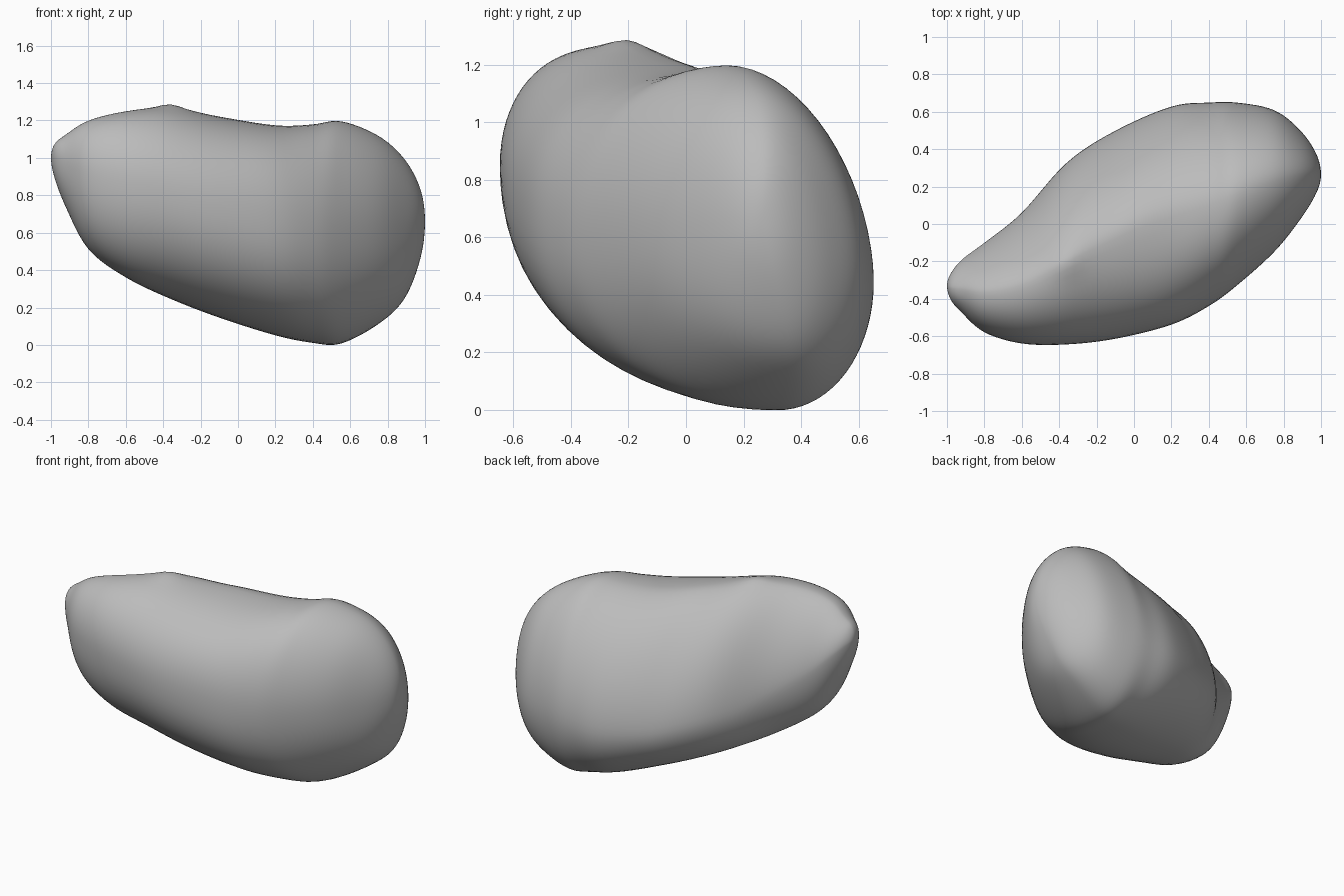
import bpy
import bmesh
import math

cube = bpy.data.objects.get("Cube")
if cube:
    bpy.data.objects.remove(cube, do_unlink=True)

# Stations along the boulder: x, front y, back y, bottom z, top z
STATIONS = [
    (-1, -.33, -.33, 1, 1), (-.98, -.405, -.265, .89, 1.075),
    (-.92, -.475, -.19, .735, 1.125), (-.8, -.58, -.10, .51, 1.2),
    (-.6, -.64, .06, .36, 1.25), (-.36, -.645, .33, .245, 1.27),
    (-.1, -.615, .5, .145, 1.222), (.2, -.54, .63, .05, 1.175),
    (.4, -.44, .65, .01, 1.18), (.55, -.33, .65, .005, 1.198),
    (.75, -.15, .61, .11, 1.12), (.89, .025, .5, .245, .995),
    (.975, .165, .375, .46, .835), (1, .265, .265, .66, .66),
]
STEPS = 6
SIDES = 72


def blend(x, x_start, x_end, start, end):
    """Linear change of a value along x, held constant outside the range."""
    t = min(max((x - x_start) / (x_end - x_start), 0), 1)
    return start + (end - start) * t


def mirrored(row):
    """Swap the extents so that the curve turns smoothly round a tip."""
    x, front, back, bottom, top = row
    return (x, back, front, top, bottom)


def spline(a, b, c, d, t):
    return b + t / 2 * (c - a + t * (2 * a - 5 * b + 4 * c - d
                                     + t * (3 * (b - c) + d - a)))


def smooth_stations():
    rows = [mirrored(STATIONS[1])] + STATIONS + [mirrored(STATIONS[-2])]
    for i in range(1, len(rows) - 2):
        for s in range(STEPS):
            yield [spline(*v, s / STEPS) for v in zip(*rows[i - 1:i + 3])]
    yield list(STATIONS[-1])


def roundness(x, at_back, at_top):
    """Superellipse exponent of one quarter: low is flat, high is full."""
    if at_back:
        return blend(x, -.1, .5, 1.58, 1.8) if at_top else 2.05
    if at_top:
        return blend(x, -.3, .1, 2.1, 2.4) - blend(x, .2, .55, 0, .4)
    return 2.2


def section(row):
    """Closed outline of four rounded quarters between the extreme points."""
    x, front, back, bottom, top = row
    width, height = back - front, top - bottom
    crest_y = front + width * blend(x, -.4, 0, .45, .5)
    keel_y = front + width * blend(x, 0, .5, .62, .67)
    front_z = bottom + height * blend(x, -1, .3, .6, .53)
    back_z = bottom + height * (blend(x, -1, -.5, .5, .28)
                                + blend(x, -.1, .5, 0, .1))
    for k in range(SIDES):
        angle = math.tau * k / SIDES
        c, s = math.cos(angle), math.sin(angle)
        power = 2 / roundness(x, c > 0, s > 0)
        mid_y = crest_y if s >= 0 else keel_y
        mid_z = back_z if c >= 0 else front_z
        y = mid_y + ((back if c >= 0 else front) - mid_y) * abs(c) ** power
        z = mid_z + ((top if s >= 0 else bottom) - mid_z) * abs(s) ** power
        # Small knob on the crest
        if s > 0:
            z += .027 * math.exp(-((x + .36) ** 2 + (y + .21) ** 2) / .004)
        yield (x, y, z)


# Boulder body: rings lofted from tip to tip
bm = bmesh.new()
rows = list(smooth_stations())
rings = [[bm.verts.new(p) for p in section(row)] for row in rows[1:-1]]
for ring, following in zip(rings, rings[1:]):
    for k in range(SIDES):
        n = (k + 1) % SIDES
        bm.faces.new((ring[k], ring[n], following[n], following[k]))

# Rounded tips
for row, ring in ((rows[0], rings[0]), (rows[-1], rings[-1])):
    tip = bm.verts.new((row[0], row[1], row[3]))
    for k in range(SIDES):
        bm.faces.new((tip, ring[k], ring[(k + 1) % SIDES]))

# Soften the ridges a little
for _ in range(4):
    bmesh.ops.smooth_vert(bm, verts=bm.verts[:], factor=.3,
                          use_axis_x=True, use_axis_y=True, use_axis_z=True)
bmesh.ops.recalc_face_normals(bm, faces=bm.faces[:])
for face in bm.faces:
    face.smooth = True

mesh = bpy.data.meshes.new("boulder")
bm.to_mesh(mesh)
bm.free()
boulder = bpy.data.objects.new("boulder", mesh)
bpy.context.collection.objects.link(boulder)

# Plain stone colour
stone = bpy.data.materials.new("stone_grey")
stone.use_nodes = True
stone.diffuse_color = (.5, .5, .5, 1)
shader = stone.node_tree.nodes["Principled BSDF"]
shader.inputs["Base Color"].default_value = stone.diffuse_color
shader.inputs["Roughness"].default_value = .9
mesh.materials.append(stone)
